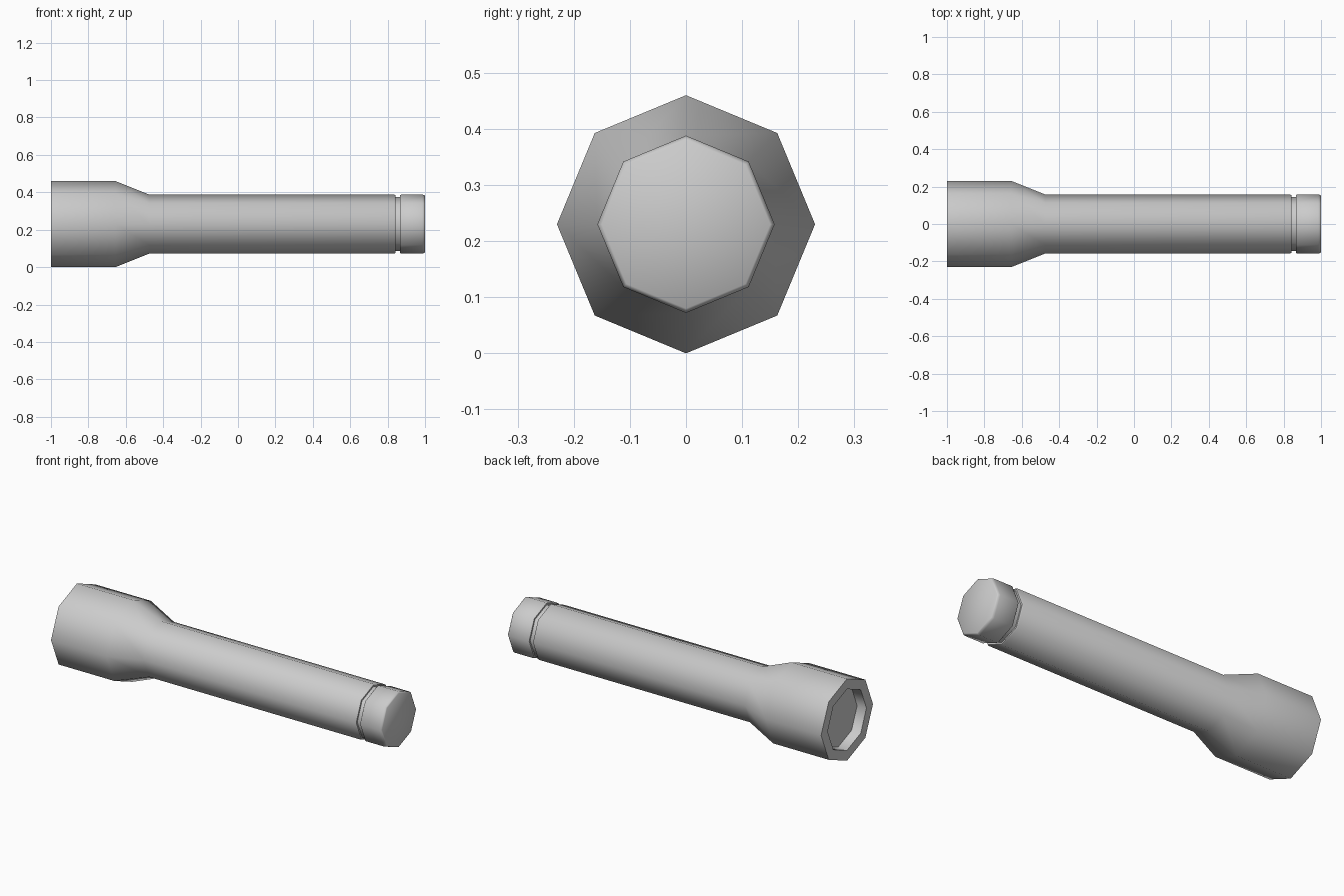
import bpy, bmesh, math

if "Cube" in bpy.data.objects:
    bpy.data.objects.remove(bpy.data.objects["Cube"])

SIDES = 8
R = 0.23  # head radius, also the axis height


def lathe(name, profile, cap_start=False, cap_end=False):
    """Spin (x, radius) points around the long axis into an octagonal part."""
    bm = bmesh.new()
    rings = []
    for x, r in profile:
        ring = []
        for i in range(SIDES):
            a = 2 * math.pi * i / SIDES
            ring.append(bm.verts.new((x, r * math.cos(a), R + r * math.sin(a))))
        rings.append(ring)
    for a, b in zip(rings, rings[1:]):
        for i in range(SIDES):
            j = (i + 1) % SIDES
            bm.faces.new((a[i], b[i], b[j], a[j]))
    if cap_start:
        bm.faces.new(rings[0])
    if cap_end:
        bm.faces.new(rings[-1][::-1])
    if cap_start and cap_end:
        bmesh.ops.recalc_face_normals(bm, faces=bm.faces)
    else:
        bmesh.ops.reverse_faces(bm, faces=bm.faces)
    mesh = bpy.data.meshes.new(name)
    bm.to_mesh(mesh)
    bm.free()
    obj = bpy.data.objects.new(name, mesh)
    bpy.context.collection.objects.link(obj)
    bpy.ops.object.select_all(action='DESELECT')
    obj.select_set(True)
    bpy.context.view_layer.objects.active = obj
    bpy.ops.object.shade_smooth_by_angle(angle=math.radians(50))
    return obj


# Flared head with recessed lens, tapering into the handle tube
lathe("head_and_handle", [
    (-0.945, 0.168), (-1.0, 0.172), (-1.0, R), (-0.655, R), (-0.475, 0.158),
    (0.835, 0.158), (0.842, 0.154), (0.842, 0.143),
], cap_start=True, cap_end=True)

# Narrow groove between handle and tail cap
lathe("groove_neck", [(0.83, 0.145), (0.88, 0.145)], True, True)

# Screw-on tail cap with chamfered end
lathe("tail_cap", [
    (0.866, 0.143), (0.866, 0.154), (0.872, 0.158), (0.985, 0.158),
    (0.996, 0.155), (1.0, 0.150),
], True, True)
